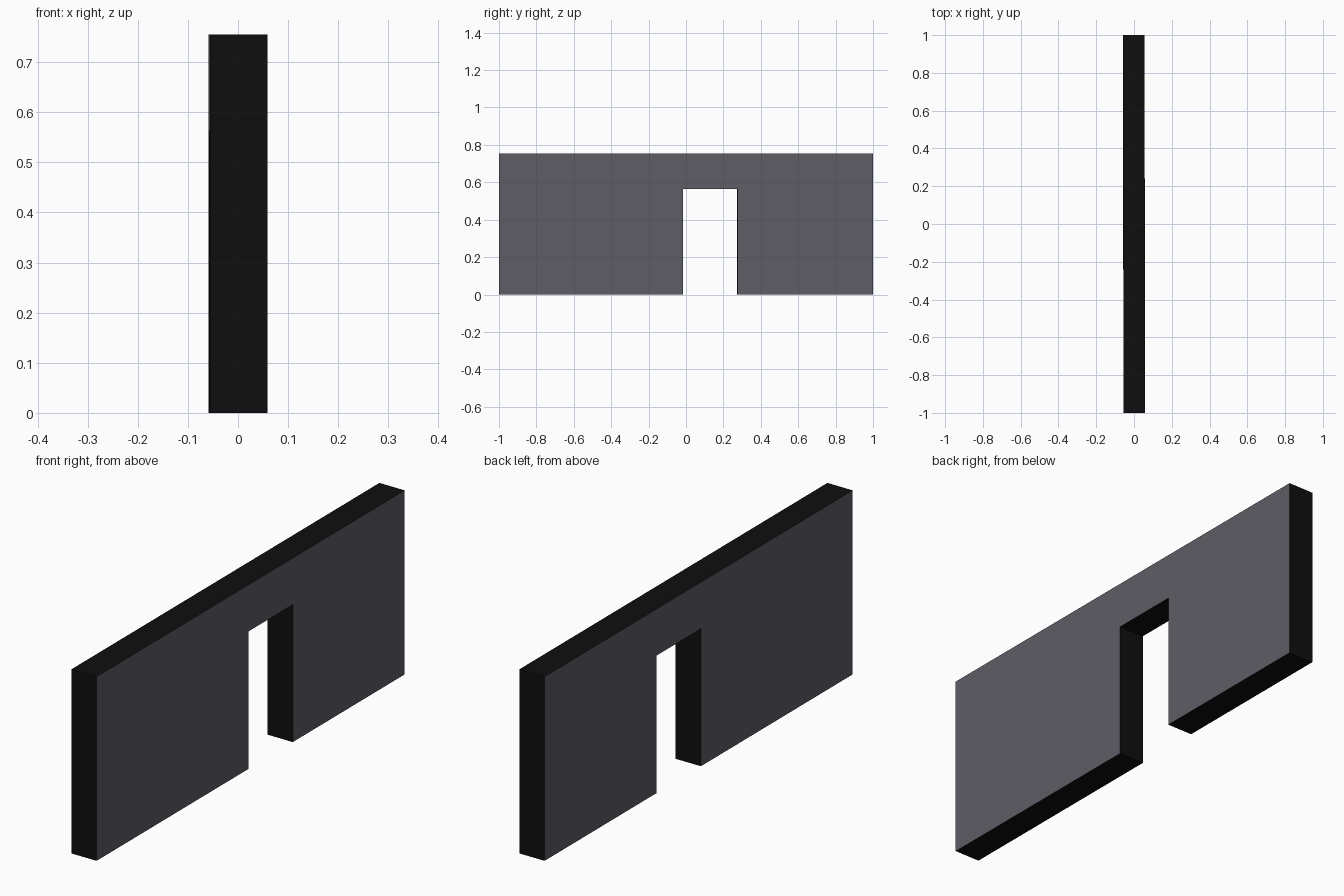
import bpy
import bmesh

if "Cube" in bpy.data.objects:
    bpy.data.objects.remove(bpy.data.objects["Cube"])


def material(name, rgb):
    m = bpy.data.materials.new(name)
    m.diffuse_color = (*rgb, 1.0)
    m.use_nodes = True
    m.node_tree.nodes["Principled BSDF"].inputs["Base Color"].default_value = m.diffuse_color
    return m


grey = material("grey plaster", (0.114, 0.109, 0.133))
black = material("black edge", (0.0045, 0.0045, 0.0045))

HALF_T = 0.0572
HEIGHT = 0.755
DOOR_L, DOOR_R, DOOR_TOP = -0.015, 0.274, 0.564

# Wall outline with an off-centre doorway, (y, z)
outline = [(-1, 0), (DOOR_L, 0), (DOOR_L, DOOR_TOP), (DOOR_R, DOOR_TOP),
           (DOOR_R, 0), (1, 0), (1, HEIGHT), (-1, HEIGHT)]

# Extrude the outline through the wall thickness
bm = bmesh.new()
face = bm.faces.new([bm.verts.new((-HALF_T, y, z)) for y, z in outline])
ext = bmesh.ops.extrude_face_region(bm, geom=[face])
verts = [g for g in ext["geom"] if isinstance(g, bmesh.types.BMVert)]
bmesh.ops.translate(bm, verts=verts, vec=(2 * HALF_T, 0, 0))
bmesh.ops.recalc_face_normals(bm, faces=bm.faces)

# Broad sides are grey; rim and doorway reveals are black
for f in bm.faces:
    f.material_index = 0 if abs(f.normal.x) > 0.5 else 1

mesh = bpy.data.meshes.new("doorway_wall")
bm.to_mesh(mesh)
bm.free()
mesh.materials.append(grey)
mesh.materials.append(black)
wall = bpy.data.objects.new("doorway_wall", mesh)
wall.rotation_euler.z = 0.0012  # the wall sits very slightly askew
bpy.context.collection.objects.link(wall)
